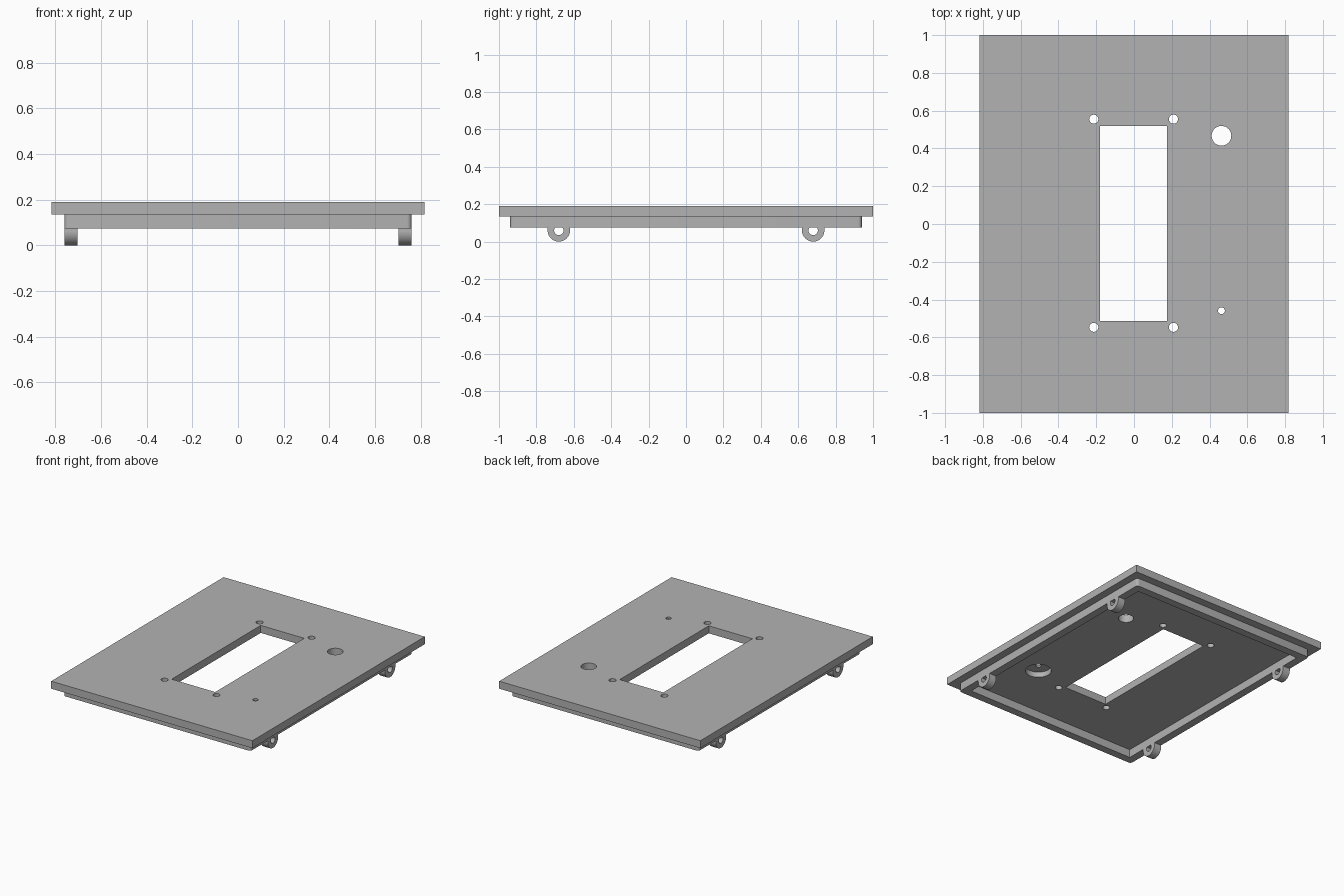
import bpy
from math import radians

cube = bpy.data.objects.get("Cube")
if cube:
    bpy.data.objects.remove(cube, do_unlink=True)

grey = bpy.data.materials.new("grey plastic")
grey.use_nodes = True
colour = (0.45, 0.45, 0.45, 1)
grey.diffuse_color = colour
grey.node_tree.nodes["Principled BSDF"].inputs["Base Color"].default_value = colour


def box(name, x, y, z):
    """Box between (low, high) limits on each axis."""
    limits = (x, y, z)
    bpy.ops.mesh.primitive_cube_add(size=1, location=[(a + b) / 2 for a, b in limits])
    ob = bpy.context.object
    ob.name = name
    ob.scale = [b - a for a, b in limits]
    bpy.ops.object.transform_apply(location=True, rotation=False, scale=True)
    ob.data.materials.append(grey)
    return ob


def cylinder(name, centre, radius, depth, rotation=(0, 0, 0)):
    bpy.ops.mesh.primitive_cylinder_add(vertices=48, radius=radius, depth=depth,
                                        location=centre, rotation=rotation)
    ob = bpy.context.object
    ob.name = name
    bpy.ops.object.transform_apply(location=True, rotation=True, scale=True)
    ob.data.materials.append(grey)
    return ob


def apply(ob, mod):
    bpy.context.view_layer.objects.active = ob
    bpy.ops.object.modifier_apply(modifier=mod.name)


def combine(ob, other, operation="DIFFERENCE"):
    mod = ob.modifiers.new("combine", "BOOLEAN")
    mod.operation, mod.object, mod.solver = operation, other, "EXACT"
    apply(ob, mod)
    bpy.data.objects.remove(other, do_unlink=True)


def round_corners(ob, radius):
    """Fillet the upright edges only."""
    weights = ob.data.attributes.new("bevel_weight_edge", "FLOAT", "EDGE")
    for edge in ob.data.edges:
        a, b = (ob.data.vertices[i].co for i in edge.vertices)
        weights.data[edge.index].value = float(abs(a.z - b.z) > 0.01)
    mod = ob.modifiers.new("fillet", "BEVEL")
    mod.limit_method, mod.width, mod.segments = "WEIGHT", radius, 5
    apply(ob, mod)


BOTTOM, UNDER, TOP = 0.075, 0.135, 0.19
RIM_X, RIM_Y, WALL = 0.76, 0.94, 0.058

# Cover plate with window, screw holes, large hole and counterbored small hole
plate = box("cover_plate", (-0.817, 0.817), (-1, 1), (UNDER, TOP))
combine(plate, box("window_cutter", (-0.179, 0.175), (-0.514, 0.519), (0, 1)))
holes = [(x, y, 0.024) for x in (-0.213, 0.209) for y in (-0.547, 0.555)]
holes += [(0.463, 0.467, 0.052), (0.463, -0.459, 0.018)]
for x, y, r in holes:
    combine(plate, cylinder("hole_cutter", (x, y, TOP), r, 0.4))
combine(plate, cylinder("counterbore_cutter", (0.463, -0.459, UNDER), 0.088, 0.08))

# Locating rim under the plate
rim = box("locating_rim", (-RIM_X, RIM_X), (-RIM_Y, RIM_Y), (BOTTOM, UNDER))
round_corners(rim, 0.02)
combine(rim, box("rim_cutter", (WALL - RIM_X, RIM_X - WALL),
                 (WALL - RIM_Y, RIM_Y - WALL), (0, 1)))

# Four pierced mounting lugs below the side walls
parts = [plate, rim]
for side, sx in (("left", 1), ("right", -1)):
    for end, y in (("front", -0.68), ("back", 0.68)):
        x = sx * (RIM_X - WALL / 2)
        turn = (0, radians(90), 0)
        lug = cylinder(f"{end}_{side}_lug", (x, y, 0.06), 0.06, WALL, turn)
        neck = box("neck", (x - WALL / 2, x + WALL / 2), (y - 0.06, y + 0.06), (0.06, BOTTOM))
        combine(lug, neck, "UNION")
        combine(lug, cylinder("pin_cutter", (x, y, 0.06), 0.025, 0.2, turn))
        parts.append(lug)

# Smooth the round walls, keep the flat ones crisp
bpy.ops.object.select_all(action="DESELECT")
for ob in parts:
    ob.select_set(True)
bpy.context.view_layer.objects.active = plate
bpy.ops.object.shade_smooth_by_angle(angle=radians(30))
